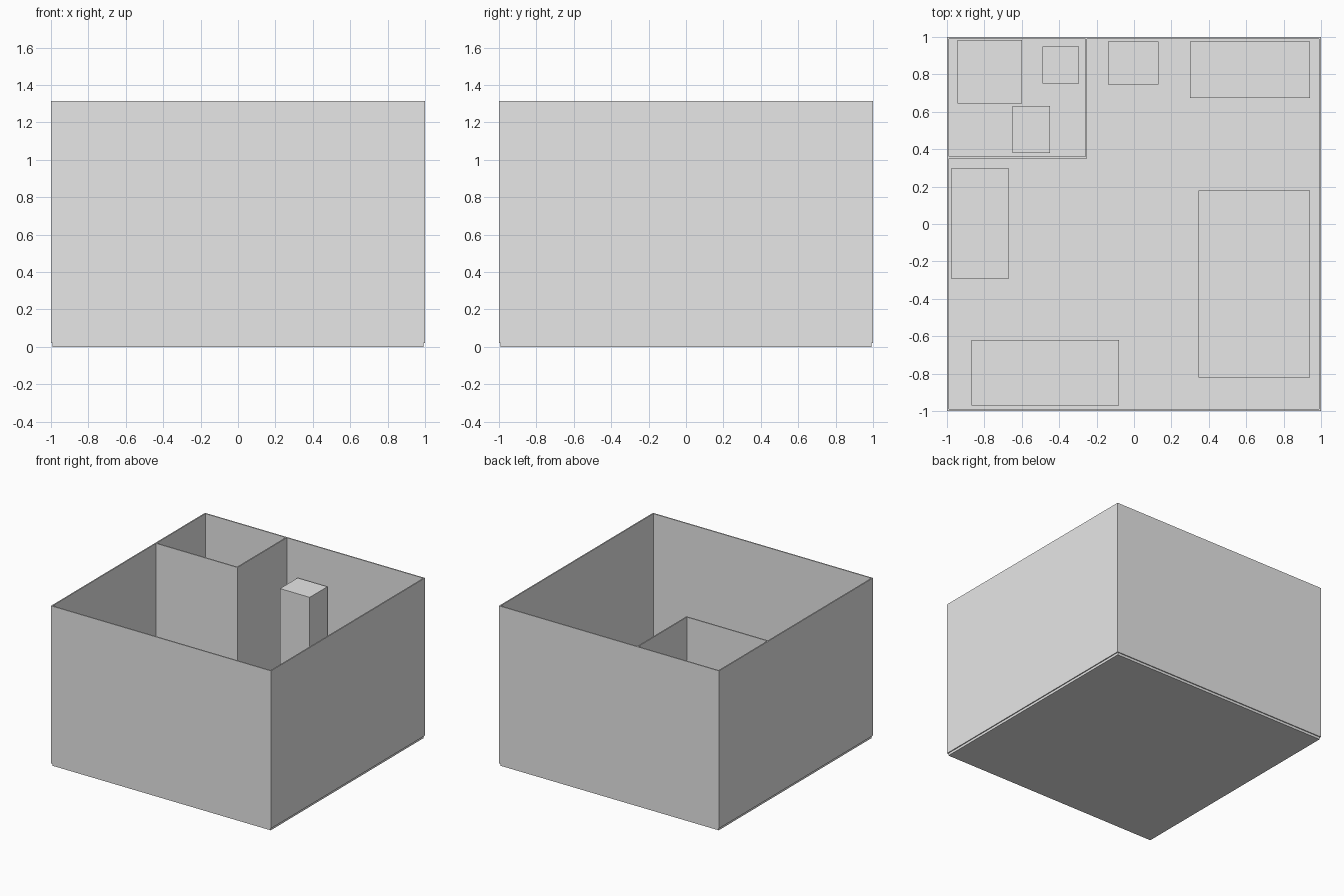
import bpy
import bmesh

if "Cube" in bpy.data.objects:
    bpy.data.objects.remove(bpy.data.objects["Cube"])

# One plain material for the whole room
grey = bpy.data.materials.new("light grey")
grey.diffuse_color = (0.8, 0.8, 0.8, 1.0)
grey.use_nodes = True
grey.node_tree.nodes["Principled BSDF"].inputs["Base Color"].default_value = grey.diffuse_color

FLOOR = 0.02     # top of the floor slab
TOP = 1.315      # top of the walls
T = 0.01         # wall thickness


def box(name, x0, x1, y0, y1, z0, z1):
    """Axis-aligned box between two corners."""
    bm = bmesh.new()
    bmesh.ops.create_cube(bm, size=1)
    for v in bm.verts:
        v.co.x = x1 if v.co.x > 0 else x0
        v.co.y = y1 if v.co.y > 0 else y0
        v.co.z = z1 if v.co.z > 0 else z0
    mesh = bpy.data.meshes.new(name)
    bm.to_mesh(mesh)
    bm.free()
    mesh.materials.append(grey)
    obj = bpy.data.objects.new(name, mesh)
    bpy.context.collection.objects.link(obj)
    return obj


# Floor slab, set slightly in from the walls
box("floor", -0.992, 0.992, -0.992, 0.992, 0, FLOOR)

# Outer walls
box("front_wall", -1, 1, -1, -1 + T, FLOOR, TOP)
box("back_wall", -1, 1, 1 - T, 1, FLOOR, TOP)
box("left_wall", -1, -1 + T, -1 + T, 1 - T, FLOOR, TOP)
box("right_wall", 1 - T, 1, -1 + T, 1 - T, FLOOR, TOP)

# Bathroom partitions in the back left corner
box("bathroom_front_wall", -1 + T, -0.25, 0.35, 0.35 + T, FLOOR, TOP)
box("bathroom_side_wall", -0.25 - T, -0.25, 0.35 + T, 1 - T, FLOOR, TOP)

# Furniture blocks: x0, x1, y0, y1, height above the floor
furniture = {
    "shower_tray": (-0.945, -0.60, 0.645, 0.985, 0.05),
    "washbasin": (-0.49, -0.295, 0.75, 0.95, 0.42),
    "toilet": (-0.65, -0.45, 0.38, 0.63, 0.20),
    "fridge": (-0.14, 0.13, 0.745, 0.975, 1.00),
    "kitchen_counter": (0.30, 0.94, 0.675, 0.975, 0.45),
    "desk": (-0.975, -0.67, -0.295, 0.30, 0.37),
    "sofa": (-0.87, -0.08, -0.97, -0.62, 0.40),
    "bed": (0.345, 0.94, -0.82, 0.18, 0.25),
}
for name, (x0, x1, y0, y1, h) in furniture.items():
    box(name, x0, x1, y0, y1, FLOOR, FLOOR + h)
